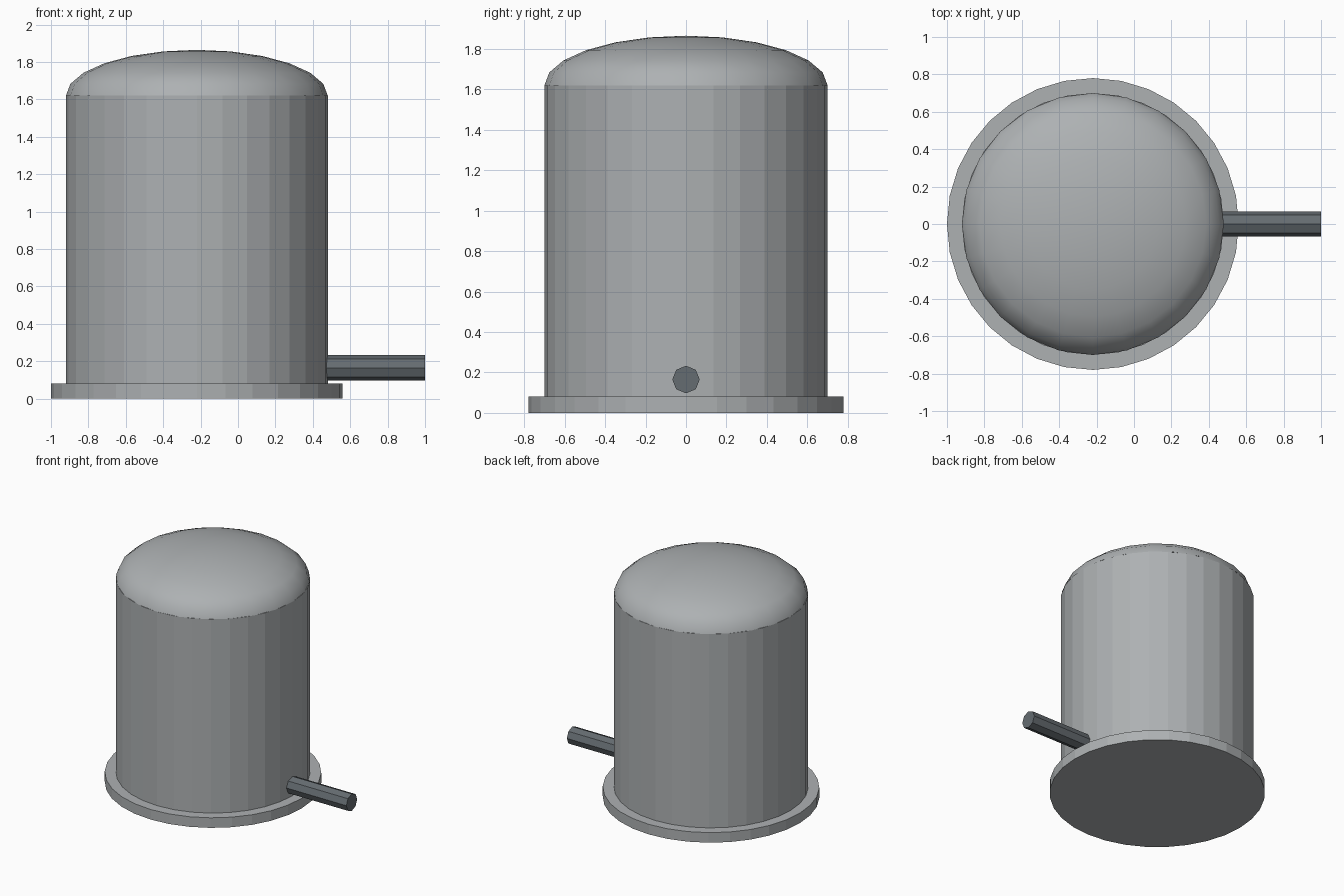
import bpy, bmesh, math
from mathutils import Matrix

if "Cube" in bpy.data.objects:
    bpy.data.objects.remove(bpy.data.objects["Cube"])

CX = -0.22  # tank axis


def material(name, rgb):
    m = bpy.data.materials.new(name)
    m.diffuse_color = (*rgb, 1)
    m.use_nodes = True
    m.node_tree.nodes["Principled BSDF"].inputs["Base Color"].default_value = m.diffuse_color
    return m


steel = material("steel grey", (0.42, 0.44, 0.45))
dark = material("dark pipe grey", (0.13, 0.15, 0.165))


def finish(name, mat):
    ob = bpy.context.object
    ob.name = ob.data.name = name
    ob.data.materials.append(mat)
    return ob


def cylinder(name, mat, r, length, centre, sides, rot=(0, 0, 0)):
    bpy.ops.mesh.primitive_cylinder_add(vertices=sides, radius=r, depth=length,
                                        location=centre, rotation=rot)
    return finish(name, mat)


# Foot flange and tank shell
cylinder("base_flange", steel, 0.78, 0.08, (CX, 0, 0.04), 32)
cylinder("tank_shell", steel, 0.70, 1.54, (CX, 0, 0.85), 32)

# Outlet pipe, starting just inside the shell
cylinder("outlet_pipe", dark, 0.068, 0.54, (0.73, 0, 0.165), 8, (0, math.pi / 2, 0))

# Domed lid: flattened upper half of a sphere
bpy.ops.mesh.primitive_uv_sphere_add(segments=24, ring_count=12, radius=0.70,
                                     location=(CX, 0, 1.62))
dome = finish("domed_lid", steel)
bm = bmesh.new()
bm.from_mesh(dome.data)
bmesh.ops.delete(bm, geom=[v for v in bm.verts if v.co.z < -0.01], context='VERTS')
bmesh.ops.transform(bm, matrix=Matrix.Diagonal((1, 1, 0.35, 1)), verts=bm.verts)
bm.to_mesh(dome.data)
bm.free()
bpy.ops.object.shade_smooth()
